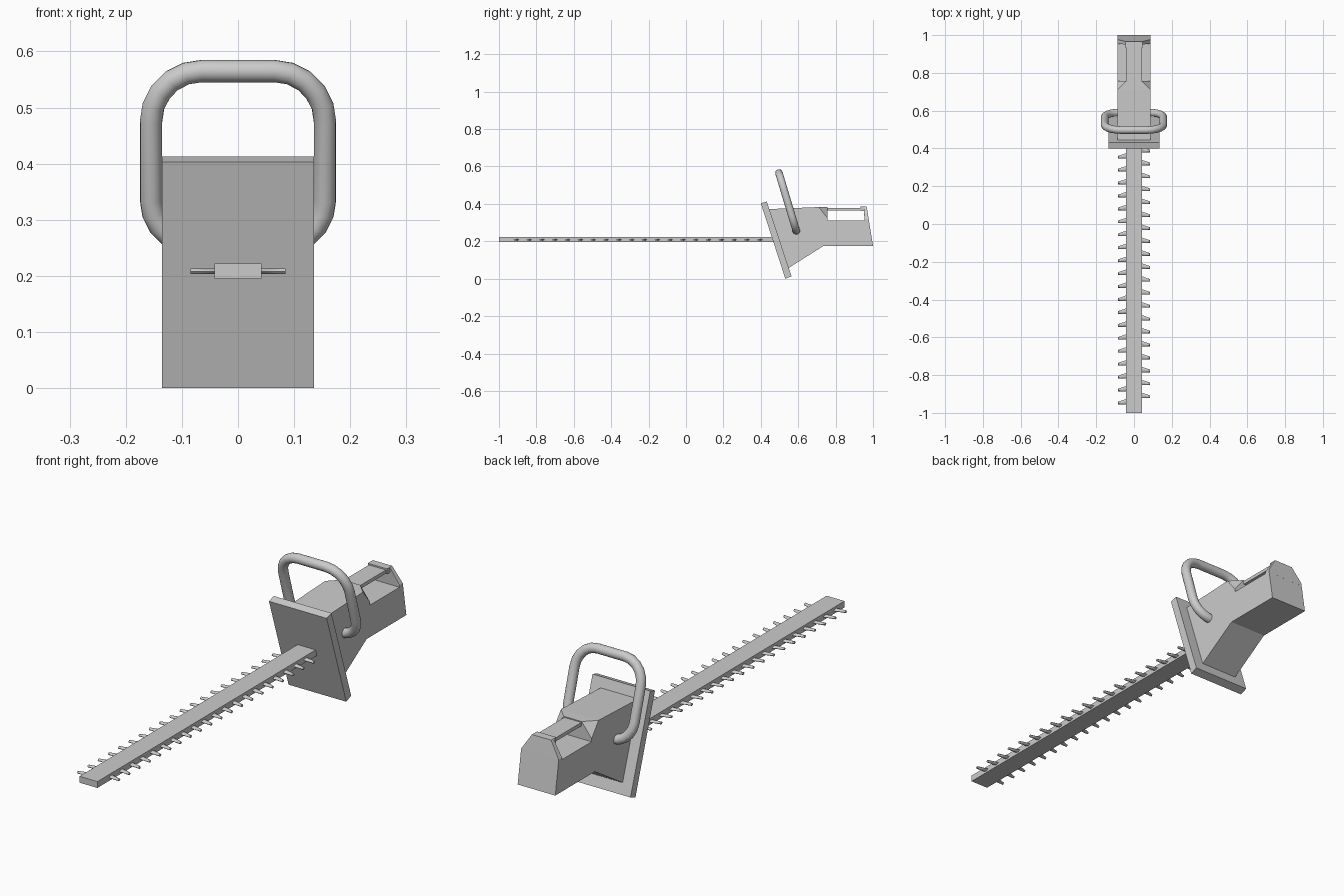
import bpy, bmesh, math
from mathutils import Vector

cube = bpy.data.objects.get("Cube")
if cube:
    bpy.data.objects.remove(cube, do_unlink=True)

grey = bpy.data.materials.new("light_grey")
grey.use_nodes = True
grey.diffuse_color = (0.6, 0.6, 0.6, 1)
grey.node_tree.nodes["Principled BSDF"].inputs["Base Color"].default_value = (0.6, 0.6, 0.6, 1)


def finish(name, bm):
    """Turn a bmesh into a grey object."""
    bmesh.ops.recalc_face_normals(bm, faces=bm.faces)
    mesh = bpy.data.meshes.new(name)
    bm.to_mesh(mesh)
    bm.free()
    mesh.materials.append(grey)
    obj = bpy.data.objects.new(name, mesh)
    bpy.context.collection.objects.link(obj)
    return obj


def prism(name, half_width, profile):
    """Side profile of (y, z) points extruded across x."""
    bm = bmesh.new()
    face = bm.faces.new([bm.verts.new((-half_width, y, z)) for y, z in profile])
    new = bmesh.ops.extrude_face_region(bm, geom=[face])["geom"]
    verts = [v for v in new if isinstance(v, bmesh.types.BMVert)]
    bmesh.ops.translate(bm, verts=verts, vec=(2 * half_width, 0, 0))
    return finish(name, bm)


def add_hull(bm, points):
    verts = [bm.verts.new(p) for p in points]
    bmesh.ops.convex_hull(bm, input=verts)


def mirrored_hull(name, points):
    """Convex block from points on the +x side and their mirror images."""
    bm = bmesh.new()
    add_hull(bm, [(s * x, y, z) for x, y, z in points for s in (1, -1)])
    bmesh.ops.dissolve_limit(bm, angle_limit=0.01, verts=bm.verts, edges=bm.edges)
    return finish(name, bm)


# Blade bar
prism("blade_bar", 0.042, [(-1, 0.195), (0.5, 0.195), (0.5, 0.222), (-1, 0.222)])

# Teeth: straight front edge, raked rear edge, staggered between sides
bm = bmesh.new()
for side, start in ((1, -0.922), (-1, -0.955)):
    for i in range(20):
        front = start + i * 0.0685
        points = []
        for x, width in ((0.038, 0.03), (0.085, 0.014)):
            for t, z in ((0, 0.208), (0.35, 0.213), (0.65, 0.213),
                         (1, 0.208), (0.65, 0.203), (0.35, 0.203)):
                points.append((side * x, front + t * width, z))
        add_hull(bm, points)
finish("blade_teeth", bm)

# Tilted guard plate
prism("guard_plate", 0.135, [(0.4, 0.403), (0.432, 0.413), (0.564, 0.013), (0.531, 0)])

# Motor body with lower grip
prism("motor_body", 0.088, [(0.44, 0.372), (0.71, 0.383), (0.71, 0.31), (0.978, 0.31),
                            (1, 0.175), (0.735, 0.175), (0.545, 0.055)])

# Chamfered shoulder leading into the top handle
mirrored_hull("handle_shoulder", [(0.088, 0.7, 0.31), (0.088, 0.71, 0.383),
                                  (0.088, 0.757, 0.31), (0.088, 0.757, 0.323),
                                  (0.042, 0.757, 0.383)])

# Top handle, rear post and its cap
prism("top_handle", 0.04, [(0.75, 0.364), (0.96, 0.364), (0.96, 0.379), (0.75, 0.379)])
mirrored_hull("rear_post", [(0.088, 0.955, 0.305), (0.088, 0.979, 0.305),
                            (0.088, 0.977, 0.318), (0.088, 0.955, 0.318),
                            (0.045, 0.95, 0.385), (0.045, 0.966, 0.385)])
prism("handle_cap", 0.045, [(0.932, 0.362), (0.968, 0.362), (0.966, 0.385), (0.932, 0.385)])


# Front loop handle: rounded path in a plane tilted back at the base
def tilted(x, z):
    return Vector((x, 0.588 - (z - 0.262) * 0.3, z))


half = []
for cx, cz, radius, first, last in ((0.075, 0.335, 0.08, -90, 0), (0.065, 0.475, 0.09, 0, 90)):
    for i in range(6):
        a = math.radians(first + (last - first) * i / 5)
        half.append((cx + radius * math.cos(a), cz + radius * math.sin(a)))
path = half + [(-x, z) for x, z in reversed(half)]

# Sweep a round section along the path
bm = bmesh.new()
centres = [tilted(x, z) for x, z in path]
normal = Vector((0, 1, 0.3)).normalized()
rings = []
for i, c in enumerate(centres):
    tangent = centres[min(i + 1, len(path) - 1)] - centres[max(i - 1, 0)]
    across = tangent.cross(normal).normalized()
    ring = []
    for k in range(16):
        a = math.tau * k / 16
        ring.append(bm.verts.new(c + (across * math.cos(a) + normal * math.sin(a)) * 0.02))
    rings.append(ring)
for a, b in zip(rings, rings[1:]):
    for k in range(16):
        n = (k + 1) % 16
        bm.faces.new((a[k], a[n], b[n], b[k]))
bm.faces.new(rings[0])
bm.faces.new(rings[-1])
loop = finish("loop_handle", bm)
bpy.ops.object.select_all(action="DESELECT")
loop.select_set(True)
bpy.context.view_layer.objects.active = loop
bpy.ops.object.shade_smooth_by_angle(angle=math.radians(40))
